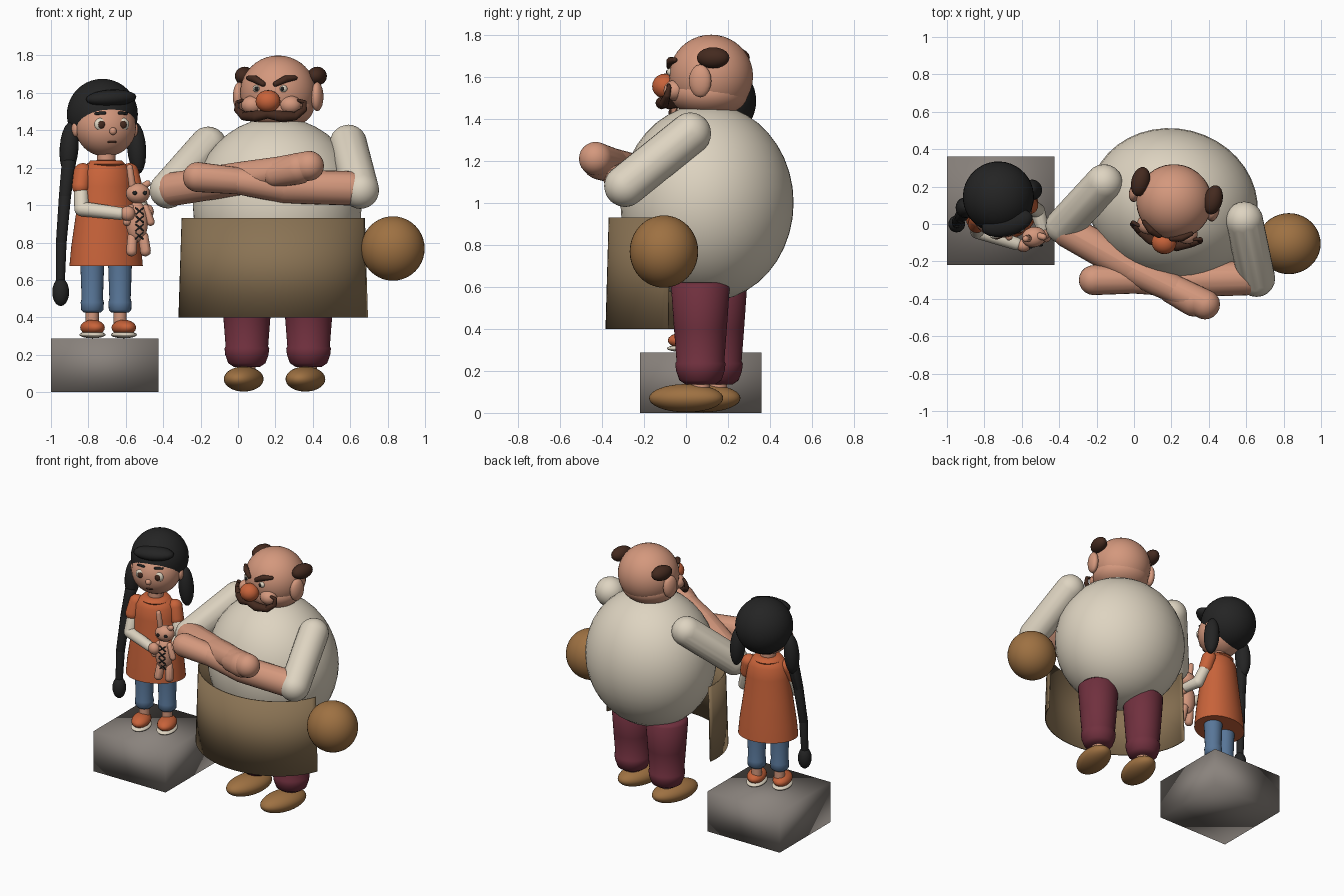
import bpy, bmesh, math
from mathutils import Matrix, Vector

if "Cube" in bpy.data.objects:
    bpy.data.objects.remove(bpy.data.objects["Cube"])


def material(name, r, g, b):
    m = bpy.data.materials.new(name)
    lin = [((c / 255 + 0.055) / 1.055) ** 2.4 for c in (r, g, b)]
    m.diffuse_color = (*lin, 1)
    m.use_nodes = True
    m.node_tree.nodes["Principled BSDF"].inputs["Base Color"].default_value = m.diffuse_color
    return m


SKIN = material("skin", 212, 152, 125)
CREAM = material("cream cloth", 222, 212, 193)
BLACK = material("black hair", 36, 36, 36)
BROWN = material("dark brown hair", 68, 42, 31)
ORANGE = material("orange", 200, 99, 58)
DENIM = material("denim blue", 88, 118, 152)
MAROON = material("maroon", 112, 48, 62)
APRON = material("apron khaki", 138, 115, 84)
LEATHER = material("tan leather", 158, 113, 66)
STONE = material("stone grey", 138, 131, 125)

WORLD = Matrix.Identity(4)


def frame(x, y, deg):
    return Matrix.Translation((x, y, 0)) @ Matrix.Rotation(math.radians(deg), 4, 'Z')


MAN = frame(0.21, 0.10, -14)
HEAD = frame(-0.72, 0.125, 15)
GIRL = frame(-0.705, 0.07, 18)


def finish(bm, name, mat, smooth=True):
    bmesh.ops.recalc_face_normals(bm, faces=bm.faces)
    me = bpy.data.meshes.new(name)
    bm.to_mesh(me)
    bm.free()
    ob = bpy.data.objects.new(name, me)
    bpy.context.collection.objects.link(ob)
    me.materials.append(mat)
    for p in me.polygons:
        p.use_smooth = smooth
    return ob


def ball(name, mat, f, loc, size, tilt=0):
    """Ellipsoid with half-sizes, tilted about its y axis."""
    bm = bmesh.new()
    seg = 40 if max(size) > 0.15 else 20
    m = (f @ Matrix.Translation(loc) @ Matrix.Rotation(math.radians(tilt), 4, 'Y')
         @ Matrix.Diagonal((*size, 1)))
    bmesh.ops.create_uvsphere(bm, u_segments=seg, v_segments=seg // 2, radius=1, matrix=m)
    return finish(bm, name, mat)


def limb(name, mat, f, pts, radii, sub=3):
    """Rounded, tapering limb through a few points."""
    bm = bmesh.new()
    for i in range(len(pts) - 1):
        part = bmesh.new()
        for p, r in ((pts[i], radii[i]), (pts[i + 1], radii[i + 1])):
            bmesh.ops.create_icosphere(part, subdivisions=sub, radius=r,
                                       matrix=Matrix.Translation(f @ Vector(p)))
        res = bmesh.ops.convex_hull(part, input=part.verts)
        junk = {v for v in res['geom_interior'] if isinstance(v, bmesh.types.BMVert)}
        bmesh.ops.delete(part, geom=list(junk), context='VERTS')
        tmp = bpy.data.meshes.new("tmp")
        part.to_mesh(tmp)
        part.free()
        bm.from_mesh(tmp)
        bpy.data.meshes.remove(tmp)
    return finish(bm, name, mat)


def lathe(name, mat, f, profile, depth=1.0, a0=0, a1=360, seg=40):
    """Turned surface from (radius, z) pairs; closed ends on a full turn."""
    bm = bmesh.new()
    full = a1 - a0 == 360
    n = seg if full else seg + 1
    rings = []
    for r, z in profile:
        angles = [math.radians(a0 + (a1 - a0) * i / seg) for i in range(n)]
        rings.append([bm.verts.new(f @ Vector((r * math.cos(a), r * depth * math.sin(a), z)))
                      for a in angles])
    for lo, hi in zip(rings, rings[1:]):
        for i in range(seg):
            j = (i + 1) % n
            bm.faces.new((lo[i], lo[j], hi[j], hi[i]))
    if full:
        bm.faces.new(rings[0])
        bm.faces.new(rings[-1])
    ob = finish(bm, name, mat)
    bpy.ops.object.select_all(action='DESELECT')
    bpy.context.view_layer.objects.active = ob
    ob.select_set(True)
    bpy.ops.object.shade_smooth_by_angle(angle=math.radians(50))
    return ob


# ---------- Stone block ----------
bm = bmesh.new()
bmesh.ops.create_cube(bm, size=1, matrix=Matrix.Translation((-0.712, 0.07, 0.144))
                      @ Matrix.Diagonal((0.576, 0.58, 0.288, 1)))
finish(bm, "stone_block", STONE)

# ---------- Big man: torso, apron, ball ----------
ball("man_torso", CREAM, MAN, (0, 0, 1.0), (0.455, 0.41, 0.47))
apron = lathe("apron", APRON, frame(0.2, 0.08, -14), [(0.522, 0.40), (0.505, 0.93)], 0.88, 185, 355)
sol = apron.modifiers.new("thickness", 'SOLIDIFY')
sol.thickness = 0.008
ball("side_ball", LEATHER, WORLD, (0.828, -0.105, 0.768), (0.17, 0.163, 0.172))

# Head
ball("man_head", SKIN, MAN, (0, 0.02, 1.602), (0.203, 0.2, 0.198))
ball("man_jaw", SKIN, MAN, (0, 0.01, 1.52), (0.193, 0.185, 0.115))
ball("man_nose", ORANGE, MAN, (0, -0.205, 1.555), (0.067, 0.062, 0.06))
for s, side in ((-1, "left"), (1, "right")):
    ball(f"man_ear_{side}", SKIN, MAN, (s * 0.215, 0.02, 1.58), (0.032, 0.055, 0.078))
    ball(f"hair_tuft_{side}", BROWN, MAN, (s * 0.2, 0.08, 1.69), (0.05, 0.08, 0.05))
    ball(f"man_cheek_{side}", SKIN, MAN, (s * 0.105, -0.13, 1.535), (0.06, 0.055, 0.05))
    ball(f"man_eye_{side}", CREAM, MAN, (s * 0.073, -0.158, 1.622), (0.022, 0.02, 0.02))
    ball(f"man_pupil_{side}", BLACK, MAN, (s * 0.071, -0.174, 1.622), (0.011, 0.009, 0.012))
    limb(f"man_brow_{side}", BROWN, MAN,
         [(s * 0.035, -0.175, 1.648), (s * 0.085, -0.158, 1.674), (s * 0.13, -0.125, 1.68)],
         [0.015, 0.02, 0.012], 2)
    limb(f"moustache_{side}", BROWN, MAN,
         [(0, -0.21, 1.487), (s * 0.07, -0.205, 1.475), (s * 0.14, -0.175, 1.475),
          (s * 0.185, -0.15, 1.51), (s * 0.185, -0.14, 1.55), (s * 0.155, -0.15, 1.56)],
         [0.024, 0.03, 0.023, 0.016, 0.011, 0.009], 2)

    # Legs, ankles and shoes
    x = s * 0.17
    leg = MAN @ Matrix.Translation((x, 0.01, 0))
    lathe(f"trouser_leg_{side}", MAROON, leg,
          [(0.07, 0.135), (0.1, 0.155), (0.116, 0.2), (0.12, 0.235), (0.114, 0.245),
           (0.126, 0.4), (0.14, 0.6), (0.12, 0.62)])
    lathe(f"man_ankle_{side}", SKIN, leg, [(0.045, 0.08), (0.045, 0.18)])
    ball(f"man_shoe_{side}", LEATHER, MAN, (x, -0.06, 0.07), (0.1, 0.18, 0.067))

# Folded arms
limb("man_sleeve_left", CREAM, WORLD, [(-0.16, 0.22, 1.32), (-0.375, -0.01, 1.08)], [0.1, 0.098])
limb("man_sleeve_right", CREAM, WORLD, [(0.59, 0.02, 1.33), (0.655, -0.29, 1.08)], [0.1, 0.1])
limb("man_forearm_left", SKIN, WORLD,
     [(-0.35, -0.04, 1.085), (0.0, -0.24, 1.14), (0.22, -0.35, 1.185), (0.38, -0.43, 1.21)],
     [0.09, 0.09, 0.075, 0.08])
limb("man_hand_left", SKIN, WORLD, [(0.2, -0.355, 1.165), (0.32, -0.41, 1.195)], [0.07, 0.085])
limb("man_forearm_right", SKIN, WORLD,
     [(0.6, -0.29, 1.09), (0.25, -0.3, 1.1), (0.0, -0.3, 1.13), (-0.215, -0.3, 1.15)],
     [0.092, 0.09, 0.072, 0.08])

# ---------- Girl: head and hair ----------
ball("girl_hair", BLACK, HEAD, (0, 0.02, 1.485), (0.19, 0.19, 0.19))
ball("girl_face", SKIN, HEAD, (0, -0.05, 1.415), (0.163, 0.15, 0.155))
ball("girl_fringe", BLACK, HEAD, (0.01, -0.125, 1.572), (0.14, 0.07, 0.045), -3)
ball("girl_nose", SKIN, HEAD, (0, -0.2, 1.395), (0.02, 0.02, 0.02))
ball("girl_mouth", BROWN, HEAD, (0, -0.179, 1.338), (0.025, 0.008, 0.007))
lathe("girl_neck", SKIN, GIRL, [(0.05, 1.18), (0.05, 1.32)])
for s, side in ((-1, "left"), (1, "right")):
    ball(f"girl_ear_{side}", SKIN, HEAD, (s * 0.163, -0.03, 1.405), (0.02, 0.03, 0.04))
    ball(f"girl_eye_{side}", CREAM, HEAD, (s * 0.062, -0.175, 1.432), (0.034, 0.018, 0.034))
    ball(f"girl_pupil_{side}", BROWN, HEAD, (s * 0.06, -0.188, 1.43), (0.02, 0.01, 0.021))
    limb(f"girl_brow_{side}", BLACK, HEAD,
         [(s * 0.04, -0.178, 1.492), (s * 0.085, -0.162, 1.49)], [0.009, 0.008], 1)
    ball(f"pigtail_{side}", BLACK, HEAD, (s * 0.187, 0.01, 1.305), (0.05, 0.055, 0.14), s * -4)

    # Jeans, ankles, shoes
    x = s * 0.078
    leg = GIRL @ Matrix.Translation((x, 0, 0))
    lathe(f"jeans_leg_{side}", DENIM, leg,
          [(0.045, 0.425), (0.06, 0.44), (0.062, 0.48), (0.057, 0.5), (0.065, 0.72)], seg=24)
    lathe(f"girl_ankle_{side}", SKIN, leg, [(0.035, 0.35), (0.035, 0.44)], seg=20)
    ball(f"girl_shoe_{side}", ORANGE, GIRL, (s * 0.088, -0.035, 0.345), (0.062, 0.1, 0.042))
    ball(f"girl_sole_{side}", CREAM, GIRL, (s * 0.088, -0.035, 0.307), (0.066, 0.105, 0.019))

# Long braid with a tuft
limb("braid", BLACK, WORLD,
     [(-0.905, 0.07, 1.22), (-0.925, 0.04, 1.05), (-0.945, 0.01, 0.8), (-0.95, 0.0, 0.56)],
     [0.04, 0.034, 0.03, 0.024], 2)
ball("braid_tuft", BLACK, WORLD, (-0.948, 0.0, 0.535), (0.045, 0.045, 0.075))

# Dress with collar, and arms
lathe("dress", ORANGE, GIRL,
      [(0.2, 0.675), (0.19, 0.78), (0.165, 0.95), (0.145, 1.1), (0.135, 1.18), (0.1, 1.225),
       (0.05, 1.24)], 0.8)
lathe("dress_collar", ORANGE, GIRL, [(0.085, 1.205), (0.1, 1.22), (0.085, 1.238), (0.05, 1.24)])
limb("dress_sleeve_left", ORANGE, WORLD, [(-0.83, 0.03, 1.175), (-0.84, 0.0, 1.1)], [0.05, 0.048])
limb("dress_sleeve_right", ORANGE, WORLD, [(-0.58, 0.11, 1.175), (-0.56, 0.1, 1.1)], [0.05, 0.048])
limb("girl_arm_left", CREAM, WORLD,
     [(-0.838, 0.0, 1.08), (-0.835, -0.04, 0.98), (-0.63, -0.105, 0.955)], [0.04, 0.04, 0.034])
limb("girl_arm_right", CREAM, WORLD,
     [(-0.56, 0.1, 1.1), (-0.515, 0.07, 0.98), (-0.49, -0.02, 0.97)], [0.04, 0.04, 0.034])
ball("girl_hand_left", SKIN, WORLD, (-0.59, -0.115, 0.955), (0.04, 0.035, 0.04))
ball("girl_hand_right", SKIN, WORLD, (-0.485, -0.05, 0.965), (0.035, 0.035, 0.04))

# ---------- Toy rabbit ----------
RABBIT = frame(-0.535, -0.07, 12)
ball("rabbit_head", SKIN, RABBIT, (0, 0, 1.063), (0.066, 0.055, 0.055))
ball("rabbit_body", SKIN, RABBIT, (-0.005, 0, 0.91), (0.06, 0.048, 0.11))
limb("rabbit_ear_left", SKIN, RABBIT, [(-0.03, 0, 1.1), (-0.045, 0, 1.2)], [0.02, 0.018], 2)
limb("rabbit_ear_right", SKIN, RABBIT, [(0.03, 0, 1.1), (0.05, -0.01, 1.115)], [0.02, 0.018], 2)
for s, side in ((-1, "left"), (1, "right")):
    limb(f"rabbit_arm_{side}", SKIN, RABBIT,
         [(s * 0.04, -0.01, 0.985), (s * 0.065, -0.02, 0.91)], [0.02, 0.022], 2)
    limb(f"rabbit_leg_{side}", SKIN, RABBIT,
         [(s * 0.03, 0, 0.83), (s * 0.038, -0.015, 0.755)], [0.028, 0.03], 2)
    ball(f"rabbit_eye_{side}", BLACK, RABBIT, (s * 0.028, -0.051, 1.065), (0.012, 0.006, 0.011))
    for i in range(4):
        z = 0.968 - i * 0.044
        y = -0.048 * math.sqrt(1 - ((z - 0.91) / 0.11) ** 2) - 0.002
        limb(f"rabbit_stitch_{side}_{i}", BLACK, RABBIT,
             [(s * 0.02, y + 0.003, z - 0.016), (-s * 0.02, y + 0.003, z + 0.016)], [0.005, 0.005], 1)
